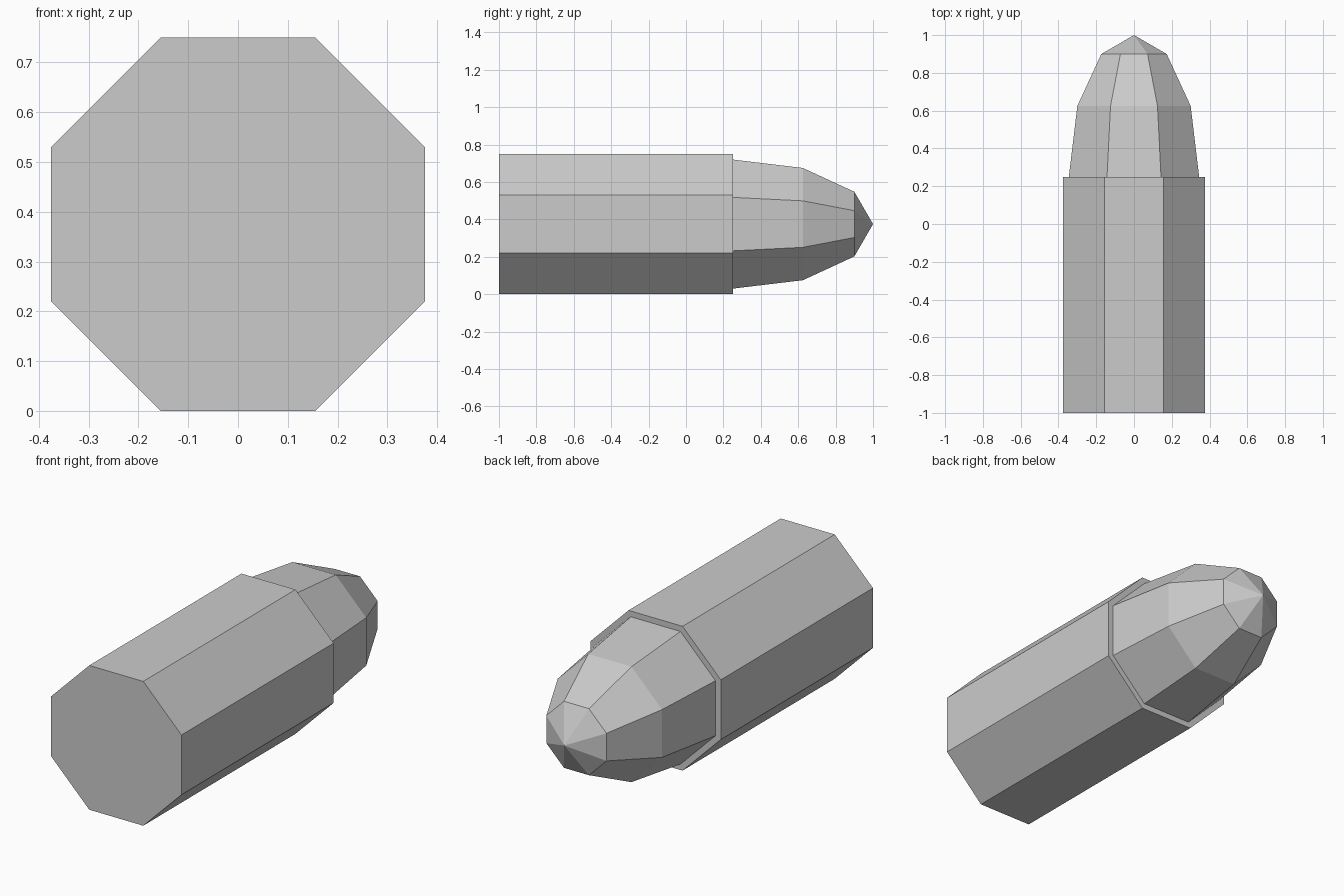
import bpy
import bmesh
import math

if "Cube" in bpy.data.objects:
    bpy.data.objects.remove(bpy.data.objects["Cube"])

SIDES = 8
AXIS_Z = 0.375
TO_CORNER = 1 / math.cos(math.pi / SIDES)  # flat-to-flat radius -> corner radius

metal = bpy.data.materials.new("grey metal")
metal.diffuse_color = (0.6, 0.6, 0.6, 1)
metal.use_nodes = True
metal.node_tree.nodes["Principled BSDF"].inputs["Base Color"].default_value = metal.diffuse_color


def octagonal_part(name, profile):
    """Sweep (y, flat radius) points around the y axis; radius 0 closes an end."""
    bm = bmesh.new()
    rings = []
    for y, r in profile:
        if r == 0:
            rings.append([bm.verts.new((0, y, AXIS_Z))] * SIDES)
            continue
        ring = []
        for i in range(SIDES):
            a = (i + 0.5) * 2 * math.pi / SIDES
            ring.append(bm.verts.new((r * TO_CORNER * math.cos(a), y,
                                      AXIS_Z + r * TO_CORNER * math.sin(a))))
        rings.append(ring)
    for a, b in zip(rings, rings[1:]):
        for i in range(SIDES):
            j = (i + 1) % SIDES
            corners = list(dict.fromkeys((a[i], b[i], b[j], a[j])))
            bm.faces.new(corners)
    if profile[0][0] == -1:
        bm.faces.new(rings[0])  # flat rear end
    bm.normal_update()
    mesh = bpy.data.meshes.new(name)
    bm.to_mesh(mesh)
    bm.free()
    mesh.materials.append(metal)
    obj = bpy.data.objects.new(name, mesh)
    bpy.context.collection.objects.link(obj)
    return obj


# Straight casing with a narrow lip at its mouth
octagonal_part("casing", [(-1, 0.375), (0.25, 0.375), (0.25, 0.345)])

# Tapered tip seated in the casing mouth
octagonal_part("tip", [(0.25, 0.345), (0.625, 0.30), (0.9, 0.173), (1, 0)])
